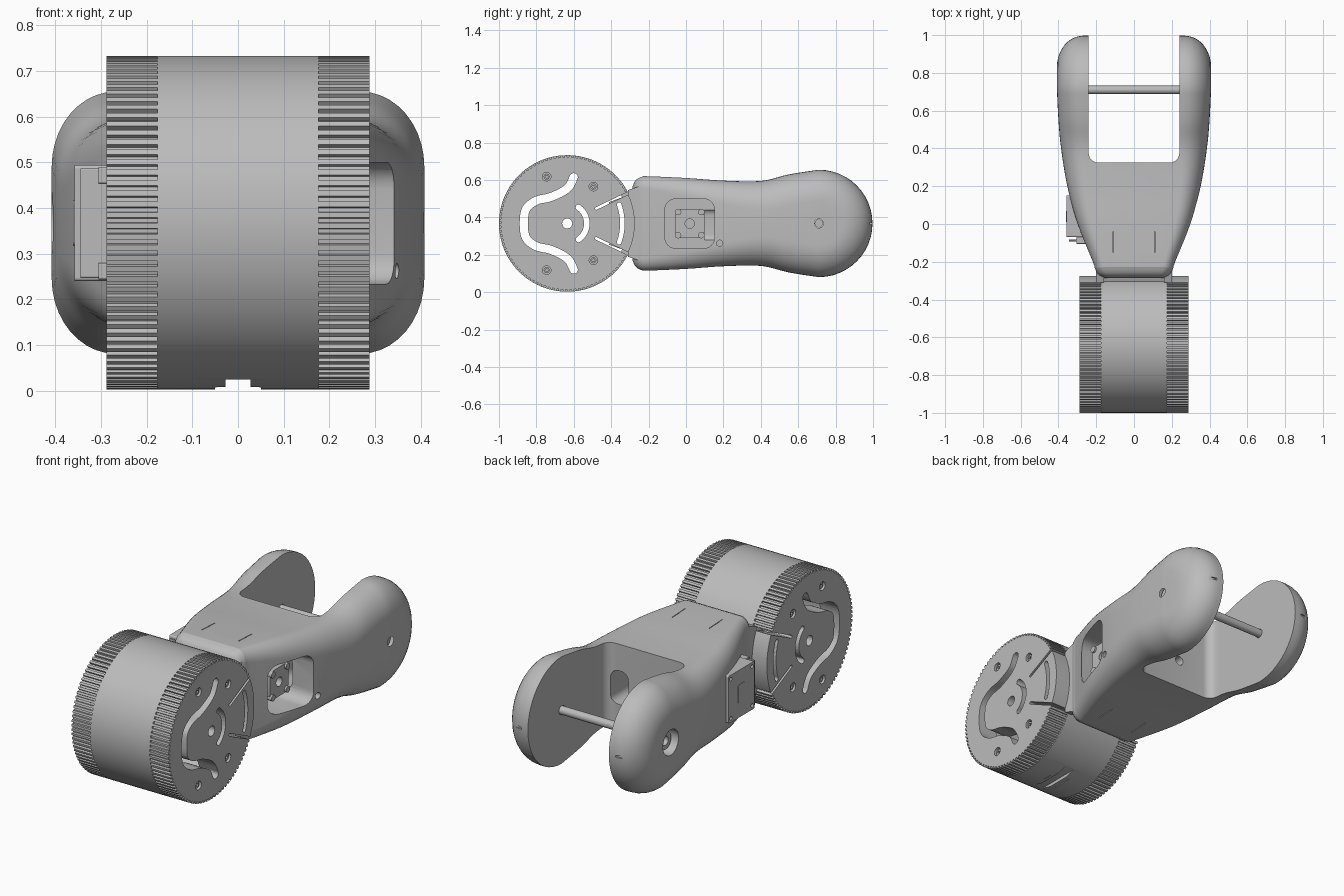
import bpy, bmesh, math
from mathutils import Vector

if "Cube" in bpy.data.objects:
    bpy.data.objects.remove(bpy.data.objects["Cube"])

GREY = bpy.data.materials.new("plain grey")
GREY.use_nodes = True
GREY.diffuse_color = (0.5, 0.5, 0.5, 1)
GREY.node_tree.nodes["Principled BSDF"].inputs["Base Color"].default_value = (0.5, 0.5, 0.5, 1)

ZC = 0.368            # height of the centre line
WY, WR = -0.635, 0.365  # wheel centre and radius
HEAD = 0.71           # pivot of the fork


def finish(name, bm):
    bmesh.ops.remove_doubles(bm, verts=bm.verts, dist=1e-5)
    bmesh.ops.recalc_face_normals(bm, faces=bm.faces)
    me = bpy.data.meshes.new(name)
    bm.to_mesh(me)
    bm.free()
    me.materials.append(GREY)
    ob = bpy.data.objects.new(name, me)
    bpy.context.collection.objects.link(ob)
    return ob


def prism(name, outline, a, b, axis="x"):
    """Extrude an outline: (y, z) along x, (x, z) along y, or (x, y) along z."""
    place = {"x": lambda p, t: (t, *p), "y": lambda p, t: (p[0], t, p[1]),
             "z": lambda p, t: (*p, t)}[axis]
    bm = bmesh.new()
    rings = [[bm.verts.new(place(p, t)) for p in outline] for t in (a, b)]
    for ring in rings:
        bm.faces.new(ring)
    n = len(outline)
    for i in range(n):
        j = (i + 1) % n
        bm.faces.new((rings[0][i], rings[0][j], rings[1][j], rings[1][i]))
    return finish(name, bm)


def arc(c, r, a0, a1, n):
    return [(c[0] + r * math.cos(math.radians(a0 + (a1 - a0) * i / n)),
             c[1] + r * math.sin(math.radians(a0 + (a1 - a0) * i / n))) for i in range(n + 1)]


def circle(c, r, n=32):
    return arc(c, r, 0, 360, n)[:-1]


def rounded(c, w, h, r):
    pts = []
    for k, (sx, sy) in enumerate([(1, 1), (-1, 1), (-1, -1), (1, -1)]):
        pts += arc((c[0] + sx * (w - r), c[1] + sy * (h - r)), r, 90 * k, 90 * k + 90, 6)
    return pts


def smooth_path(pts, n=6):
    """Catmull-Rom curve through points of any dimension."""
    p = [Vector(q) for q in [pts[0], *pts, pts[-1]]]
    out = []
    for a, b, c, d in zip(p, p[1:], p[2:], p[3:]):
        for i in range(n):
            t = i / n
            out.append(b + (c - a) * t / 2 + (2 * a - 5 * b + 4 * c - d) * t * t / 2
                       + (3 * b - a - 3 * c + d) * t ** 3 / 2)
    return out + [p[-1]]


def stroke(path, r):
    """Outline of a round-ended slot along a path."""
    path = [Vector(q) for q in path]
    side, back = [], []
    for i, q in enumerate(path):
        d = (path[min(i + 1, len(path) - 1)] - path[max(i - 1, 0)]).normalized()
        nrm = Vector((-d.y, d.x)) * r
        side.append(q + nrm)
        back.append(q - nrm)

    def cap(i, j):
        d = path[i] - path[j]
        a = math.degrees(math.atan2(d.y, d.x))
        return arc(path[i], r, a + 90, a - 90, 8)[1:-1]
    return [tuple(q) for q in side + [Vector(p) for p in cap(-1, -2)] + back[::-1]
            + [Vector(p) for p in cap(0, 1)]]


def cut(target, *cutters):
    for c in cutters:
        c.hide_render = True
        m = target.modifiers.new("cut", "BOOLEAN")
        m.object, m.operation, m.solver = c, "DIFFERENCE", "EXACT"
        bpy.context.view_layer.objects.active = target
        bpy.ops.object.modifier_apply(modifier=m.name)
        bpy.data.objects.remove(c)


def shade(ob, angle=30):
    bpy.ops.object.select_all(action="DESELECT")
    ob.select_set(True)
    bpy.context.view_layer.objects.active = ob
    bpy.ops.object.shade_smooth_by_angle(angle=math.radians(angle))


def through(outline, a=-0.6, b=0.6):
    return prism("cutter", outline, a, b)


# Wheel: hollow centre band with a slot underneath
hub = (WY, ZC)
band = prism("wheel_band", circle(hub, WR, 96), -0.176, 0.176)
cut(band, through(circle(hub, 0.325, 64)),
    prism("cutter", rounded((0, WY), 0.027, 0.15, 0.01), -0.1, 0.025, "z"),
    prism("cutter", rounded((0, WY), 0.05, 0.06, 0.01), -0.1, 0.008, "z"))
shade(band)

# Wheel: ribbed side rings, smooth where they meet the neck
TEETH = 96
ribbed = []
for i in range(TEETH):
    a = 360 * (i + 0.5) / TEETH
    plain = min(a, 360 - a) < 28
    for off, low in ((-0.45, 0), (0.05, 0), (0.1, 1), (0.5, 1)):
        r = WR - (0.004 if plain else 0.011 * low)
        ribbed += arc(hub, r, a + off * 360 / TEETH, 0, 1)[:1]
half = [(-0.6, 0.615), (-0.635, 0.555), (-0.72, 0.51), (-0.8, 0.49), (-0.855, 0.445)]
omega = smooth_path(half + [(-0.867, ZC)] + [(y, 2 * ZC - z) for y, z in half[::-1]])
bolts = [(y, ZC + s * dz) for y, dz in ((-0.745, 0.25), (-0.495, 0.197)) for s in (-1, 1)]
for side, s in (("left", 1), ("right", -1)):
    ring = prism(side + "_wheel_side", ribbed, s * 0.175, s * 0.288)
    cut(ring, through(stroke(omega, 0.022)),
        through(stroke(arc(hub, 0.105, -55, 55, 12), 0.015)),
        through(stroke(arc(hub, 0.295, -20, 20, 8), 0.012)),
        through(circle(hub, 0.027, 20)))
    for k in (-1, 1):
        gap = stroke([(-0.48, ZC + k * 0.08), (-0.24, ZC + k * 0.195)], 0.007)
        cut(ring, prism("cutter", gap, s * 0.17, s * 0.4))
    for b in bolts:
        cut(ring, prism("cutter", circle(b, 0.023, 20), s * 0.26, s * 0.4))
        screw = prism(side + "_wheel_screw", circle(b, 0.016, 20), s * 0.255, s * 0.28)
        cut(screw, prism("cutter", circle(b, 0.008, 6), s * 0.27, s * 0.4))

# Neck between wheel and arm, with the curved slot running through
neck = prism("neck", arc(hub, 0.25, -27, 27, 8) + [(-0.2, 0.56), (-0.2, 0.18)][::1],
             -0.178, 0.178)
cut(neck, through(stroke(arc(hub, 0.295, -20, 20, 8), 0.012)))
for s in (-1, 1):
    prism("neck_flange", [(-0.31, 0.19), (-0.31, 0.546), (-0.24, 0.57), (-0.24, 0.166)],
          s * 0.16, s * 0.2)

# Arm: lofted rounded sections, then the same section swung round the fork pivot
stations = [(-0.285, 0.165, 0.2), (-0.268, 0.19, 0.232), (-0.235, 0.207, 0.25),
            (-0.2, 0.218, 0.252), (0, 0.298, 0.243), (0.2, 0.353, 0.229),
            (0.4, 0.386, 0.227), (0.55, 0.4, 0.262), (HEAD, 0.408, 0.287)]
bm = bmesh.new()
rings = []
rows = [(*q, 0) for q in smooth_path(stations, 5)]
rows += [(HEAD, 0.408, 0.287, math.radians(7.5 * i)) for i in range(1, 13)]
for y, w, h, turn in rows:
    f = min(1, 0.35 + 0.65 * max(0, (y + 0.28) / 0.75))
    rx, rz = 0.14 * f, 0.165 * f
    ring = []
    for sx, sz, start in ((1, 1, 0), (-1, 1, 90), (-1, -1, 180), (1, -1, 270)):
        if sx == sz:
            ring.append((sx * w, 0))
        else:
            ring.append((0, -sx * h)) if sx == 2 else None
        for cx, cz in arc((0, 0), 1, start, start + 90, 10):
            ring.append((sx * (w - rx) + cx * rx, sz * (h - rz) + cz * rz))
    rings.append([bm.verts.new((x, y + abs(z) * math.sin(turn), ZC + z * math.cos(turn)))
                  for x, z in ring])
for a, b in zip(rings, rings[1:]):
    for i in range(len(a)):
        j = (i + 1) % len(a)
        bm.faces.new((a[i], a[j], b[j], b[i]))
bm.faces.new(rings[0])
bmesh.ops.remove_doubles(bm, verts=bm.verts, dist=1e-5)
bmesh.ops.dissolve_degenerate(bm, edges=bm.edges, dist=1e-5)
seen = {}
for f in list(bm.faces):  # drop the paired faces where the swing closes
    seen.setdefault(frozenset(v.index for v in f.verts), []).append(f)
arm = finish("arm", bm)

# Fork opening, side pocket, cable openings and pivot recesses
POD = (0.02, 0.367)
cut(arm, prism("cutter", rounded((0, 0.825), 0.24, 0.5, 0.05), -0.2, 1, "z"),
    through(rounded(POD, 0.133, 0.133, 0.06), 0.13),
    prism("cutter", rounded((0.165, 0.36), 0.05, 0.09, 0.04), 0.1, 0.4, "y"),
    prism("cutter", circle((-0.03, 0.3), 0.025, 20), 0.22, 0.4, "y"),
    through(circle((0.18, 0.262), 0.017, 16), 0.25))
for s in (-1, 1):
    cut(arm, through(circle((HEAD, ZC), 0.068), s * 0.34, s * 0.6),
        through(circle((HEAD, ZC), 0.024, 20), s * 0.2, s * 0.5),
        prism("cutter", rounded((s * 0.33, ZC), 0.05, 0.006, 0.004), 0.985, 1.1, "y"))
    for z in (0.1, 0.63):  # thin panel lines above and below
        cut(arm, prism("cutter", rounded((s * 0.11, -0.095), 0.002, 0.055, 0.001),
                       ZC + (0.235 if z > ZC else -0.235), ZC + (0.4 if z > ZC else -0.4), "z"))
shade(arm)

# Pivot rod and bearings
shade(prism("pivot_rod", circle((HEAD, ZC), 0.022, 24), -0.25, 0.25))
for s in (-1, 1):
    bearing = prism("pivot_bearing", circle((HEAD, ZC), 0.048), s * 0.33, s * 0.375)
    cut(bearing, through(circle((HEAD, ZC), 0.024, 20)))
    shade(bearing)

# Motor horn inside the side pocket
horn = prism("motor_horn", rounded(POD, 0.078, 0.078, 0.035), 0.12, 0.23)
cut(horn, through(circle(POD, 0.025, 20), 0.18))
shade(horn)
for dy in (-1, 1):
    for dz in (-1, 1):
        prism("horn_screw", circle((POD[0] + dy * 0.062, POD[1] + dz * 0.062), 0.017, 16), 0.13, 0.24)

# Motor case standing out of the right side, with its cover screws
case = prism("motor_case", rounded((0.04, 0.367), 0.11, 0.127, 0.008), -0.358, -0.15)
for dy in (-1, 1):
    for dz in (-1, 1):
        cut(case, through(circle((0.04 + dy * 0.09, 0.367 + dz * 0.105), 0.01, 12), -0.4, -0.345))
prism("motor_label", rounded((0.04, 0.367), 0.03, 0.05, 0.01), -0.361, -0.357)
for z in (0.262, 0.472):
    prism("motor_bracket", rounded((-0.085, z), 0.02, 0.018, 0.004), -0.305, -0.2)
prism("motor_bracket_tab", rounded((-0.088, 0.367), 0.005, 0.12, 0.004), -0.345, -0.22)
